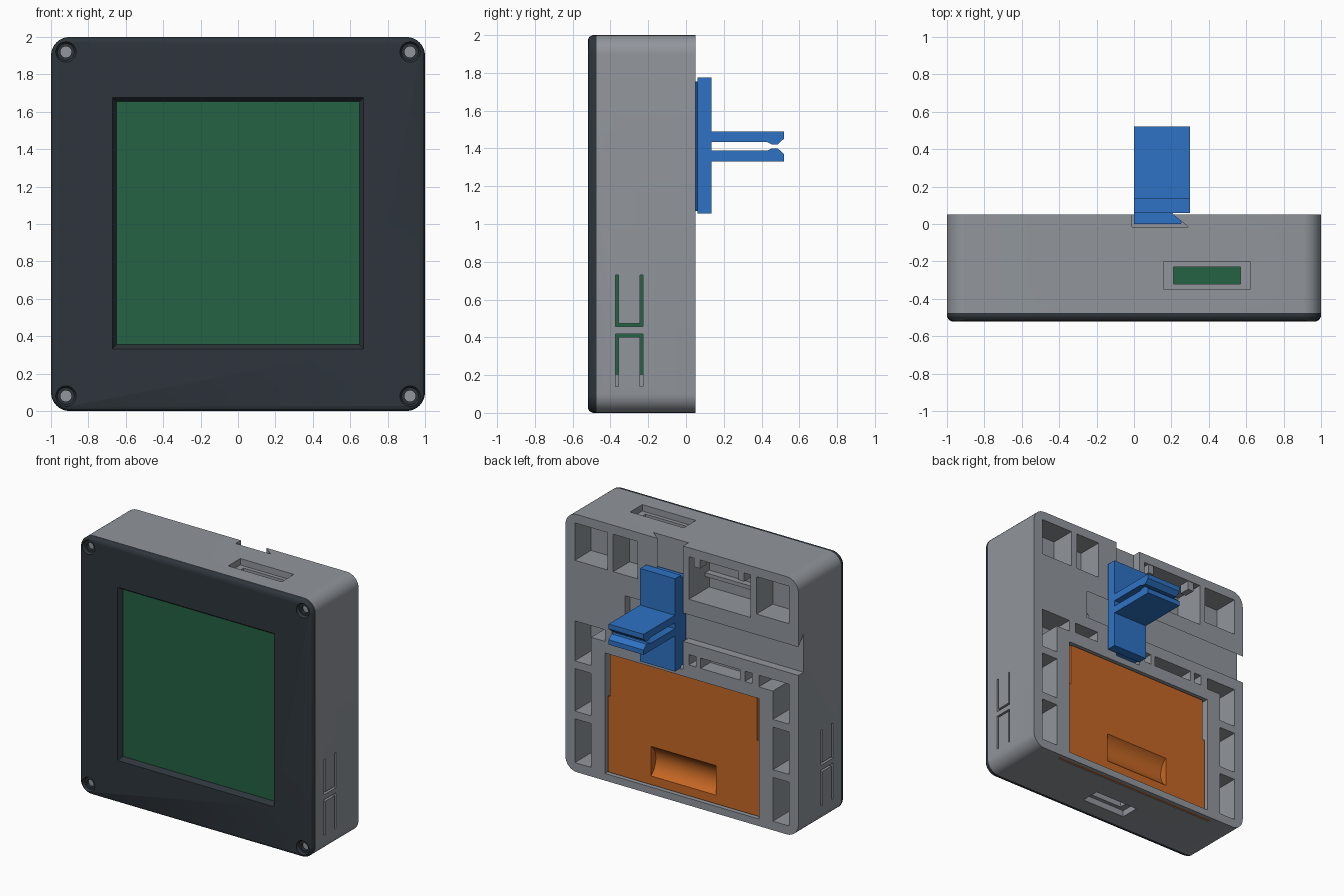
import bpy, bmesh, math
from mathutils import Vector

cube = bpy.data.objects.get("Cube")
if cube:
    bpy.data.objects.remove(cube, do_unlink=True)


def material(name, rgb):
    m = bpy.data.materials.new(name)
    m.use_nodes = True
    m.diffuse_color = (*rgb, 1)
    m.node_tree.nodes["Principled BSDF"].inputs["Base Color"].default_value = (*rgb, 1)
    return m


GREY = material("case grey", (0.283, 0.305, 0.333))
DARK = material("bezel charcoal", (0.027, 0.036, 0.045))
GREEN = material("board green", (0.018, 0.12, 0.056))
BLUE = material("clip blue", (0.027, 0.171, 0.56))
ORANGE = material("cover orange", (0.56, 0.136, 0.018))


# Geometry helpers
def loft(bm, rings):
    """Skin a stack of equal-length rings and cap both ends."""
    loops = [[bm.verts.new(p) for p in ring] for ring in rings]
    n = len(loops[0])
    faces = [bm.faces.new(loops[0]), bm.faces.new(loops[-1])]
    for a, b in zip(loops, loops[1:]):
        for i in range(n):
            j = (i + 1) % n
            faces.append(bm.faces.new((a[i], a[j], b[j], b[i])))
    bmesh.ops.recalc_face_normals(bm, faces=faces)


def place(axis, p, h):
    return {"x": (h, p[0], p[1]), "y": (p[0], h, p[1]), "z": (p[0], p[1], h)}[axis]


def prism(bm, pts, axis, lo, hi):
    loft(bm, [[place(axis, p, h) for p in pts] for h in (lo, hi)])


def box(bm, x0, x1, y0, y1, z0, z1):
    prism(bm, [(x0, y0), (x1, y0), (x1, y1), (x0, y1)], "z", z0, z1)


def rounded(half, r, y, steps=8):
    pts = []
    for q, (sx, sz) in enumerate([(1, 1), (-1, 1), (-1, -1), (1, -1)]):
        for i in range(steps + 1):
            a = math.pi / 2 * (q + i / steps)
            pts.append((sx * (half - r) + r * math.cos(a), y,
                        1 + sz * (half - r) + r * math.sin(a)))
    return pts


def circle(cx, cz, r, y, n=24):
    return [(cx + r * math.cos(i * math.tau / n), y, cz + r * math.sin(i * math.tau / n))
            for i in range(n)]


def square(half, y):
    return [(sx * half, y, 1.005 + sz * half) for sx, sz in ((1, 1), (-1, 1), (-1, -1), (1, -1))]


def finish(name, bm, mat, cut=None):
    """Make an object, subtract the cutter mesh, and shade it."""
    me = bpy.data.meshes.new(name)
    bm.to_mesh(me)
    bm.free()
    me.materials.append(mat)
    ob = bpy.data.objects.new(name, me)
    bpy.context.collection.objects.link(ob)
    if cut:
        cme = bpy.data.meshes.new(name + "_cutter")
        cut.to_mesh(cme)
        cut.free()
        cme.materials.append(mat)
        helper = bpy.data.objects.new(name + "_cutter", cme)
        helper.hide_render = True
        bpy.context.collection.objects.link(helper)
        mod = ob.modifiers.new("cut", "BOOLEAN")
        mod.operation, mod.object = "DIFFERENCE", helper
        mod.solver, mod.use_self = "EXACT", True
        deps = bpy.context.evaluated_depsgraph_get()
        result = bpy.data.meshes.new_from_object(ob.evaluated_get(deps))
        ob.modifiers.clear()
        ob.data = result
        bpy.data.objects.remove(helper, do_unlink=True)
    bpy.ops.object.select_all(action="DESELECT")
    ob.select_set(True)
    bpy.context.view_layer.objects.active = ob
    bpy.ops.object.shade_smooth_by_angle(angle=math.radians(30))
    return ob


BACK, SEAM = 0.05, -0.475

# Case: rounded block with pockets and channels
case, cut = bmesh.new(), bmesh.new()
loft(case, [rounded(1, 0.1, y) for y in (SEAM, BACK)])


def pocket(x0, x1, z0, z1, depth=0.2):
    box(cut, x0, x1, BACK - depth, BACK + 0.1, z0, z1)


for s in (1, -1):
    for z0, z1 in ((0.07, 0.41), (0.47, 0.8)):
        pocket(*sorted((s * 0.78, s * 0.92)), z0, z1)
    corner = [(s * 0.92, 0.86), (s * 0.92, 1.17), (s * 0.66, 1.17),
              (s * 0.66, 1.08), (s * 0.78, 1.08), (s * 0.78, 0.86)]
    prism(cut, corner, "y", BACK - 0.2, BACK + 0.1)
    pocket(*sorted((s * 0.64, s * 0.92)), 1.64, 1.93)
pocket(0.38, 0.59, 1.64, 1.93)
pocket(-0.59, -0.06, 1.6, 1.93, 0.25)
for x0, x1 in ((0.39, 0.6), (-0.12, -0.06), (-0.5, -0.16), (-0.6, -0.54)):
    pocket(x0, x1, 1.09, 1.17, 0.12)

# Dovetail channels and detent hole
FLOOR = -0.015
dove = [(-0.01, FLOOR), (0.29, FLOOR), (0.21, BACK), (0.21, 0.1), (-0.01, 0.1)]
prism(cut, dove, "z", 1.04, 2.1)
prism(cut, [(y, x + 1.27) for x, y in dove], "x", -1.1, 0.49)
loft(cut, [circle(0.44, 1.32, 0.02, y, 12) for y in (-0.06, 0)])

# Battery bay and the slot for its tab
box(cut, -0.66, 0.66, -0.04, 0.15, 0.055, 0.99)
box(cut, -0.72, 0.72, -0.005, 0.02, -0.1, 0.03)

# Stepped port openings, top and bottom
for x0, x1, za, zb, zc in ((0.16, 0.62, 1.95, 1.85, 2.1), (-0.19, 0.19, 0.05, 0.15, -0.1)):
    box(cut, x0, x1, -0.35, -0.2, *sorted((za, zc)))
    box(cut, x0 + 0.05, x1 - 0.05, -0.32, -0.23, *sorted((zb, (za + zc) / 2)))

# U-shaped button slits on both sides
W = 0.008
for s in (1, -1):
    for tip, bar in ((0.73, 0.465), (0.14, 0.41)):
        k = W if tip > bar else -W
        a, b = -0.365, -0.235
        u = [(a - W, tip), (a - W, bar - k), (b + W, bar - k), (b + W, tip),
             (b - W, tip), (b - W, bar + k), (a + W, bar + k), (a + W, tip)]
        prism(cut, u, "x", *sorted((s * 0.95, s * 1.1)))
finish("case", case, GREY, cut)

# Tabs and rib inside the large pocket
bm = bmesh.new()
for x0, x1 in ((-0.15, -0.1), (-0.53, -0.48)):
    box(bm, x0, x1, -0.04, 0.045, 1.86, 1.935)
box(bm, -0.6, -0.05, -0.21, -0.15, 1.7, 1.73)
finish("pocket_tabs", bm, GREY)

# Front bezel with framed window and screw holes
bm, cut = bmesh.new(), bmesh.new()
loft(bm, [rounded(0.975, 0.08, -0.52), rounded(0.99, 0.09, -0.512),
          rounded(1, 0.1, -0.495), rounded(1, 0.1, SEAM)])
loft(cut, [square(0.68, -0.55), square(0.672, -0.52), square(0.65, -0.487), square(0.65, -0.4)])
for sx in (1, -1):
    for cz in (0.08, 1.92):
        loft(cut, [circle(sx * 0.92, cz, r, y) for r, y in
                   ((0.055, -0.55), (0.055, -0.515), (0.045, -0.5), (0.03, -0.5), (0.03, -0.4))])
finish("front_bezel", bm, DARK, cut)

# Green display and the board seen through the openings
bm = bmesh.new()
loft(bm, [square(0.66, y) for y in (-0.481, -0.47)])
finish("display", bm, GREEN)
bm = bmesh.new()
for s in (1, -1):
    box(bm, *sorted((s * 0.945, s * 0.955)), -0.38, -0.22, 0.2, 0.74)
box(bm, 0.2, 0.58, -0.33, -0.22, 1.84, 1.855)
box(bm, -0.15, 0.15, -0.33, -0.22, 0.145, 0.16)
finish("circuit_board", bm, GREEN)

# Battery cover with finger scoop and edge notches
bm, cut = bmesh.new(), bmesh.new()
box(bm, -0.65, 0.65, -0.055, 0.03, 0.063, 0.982)
scoop = [(0.11 + 0.14 * math.cos(i * math.tau / 48), 0.245 + 0.14 * math.sin(i * math.tau / 48))
         for i in range(48)]
prism(cut, scoop, "x", -0.28, 0.28)
for s in (1, -1):
    box(cut, *sorted((s * 0.63, s * 0.7)), -0.03, 0.1, 0.65, 1.1)
finish("battery_cover", bm, ORANGE, cut)
bm = bmesh.new()
box(bm, -0.715, 0.715, -0.003, 0.018, 0.003, 0.035)
finish("cover_tab", bm, ORANGE)

# Rear clip: dovetail key, plate and two sprung jaws
bm = bmesh.new()
box(bm, 0, 0.3, 0.06, 0.135, 1.055, 1.775)
finish("clip_plate", bm, BLUE)
bm = bmesh.new()
prism(bm, [(0, 0), (0.25, 0), (0.255, 0.012), (0.2, 0.062), (0, 0.062)], "z", 1.07, 1.755)
finish("clip_key", bm, BLUE)
jaw = [(0.13, 0.08), (0.52, 0.08), (0.52, 0.042), (0.485, 0.01),
       (0.455, 0.01), (0.43, 0.023), (0.13, 0.023)]
for name, s in (("upper_jaw", 1), ("lower_jaw", -1)):
    bm = bmesh.new()
    prism(bm, [(y, 1.411 + s * z) for y, z in jaw], "x", 0, 0.3)
    finish(name, bm, BLUE)
